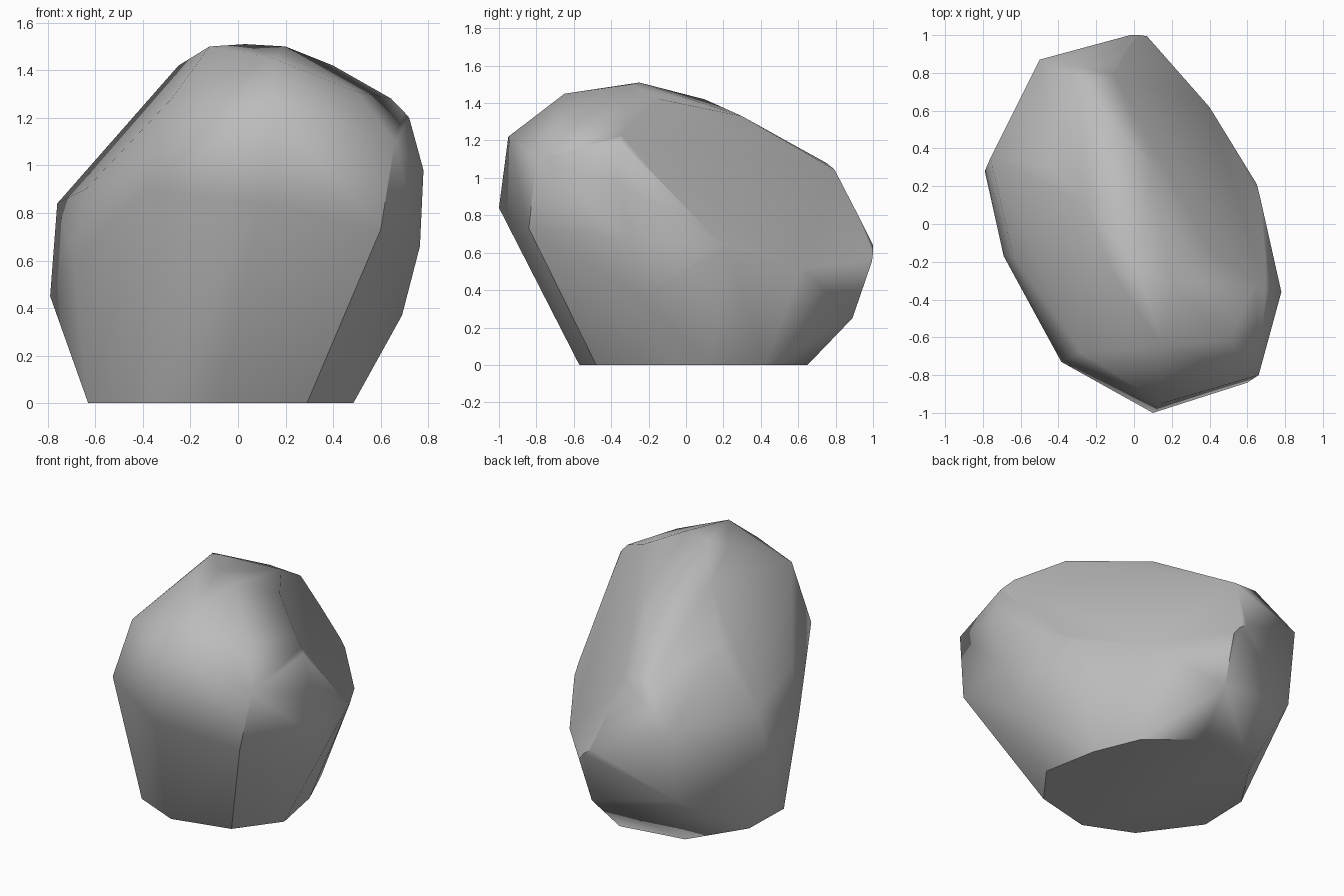
import bpy, bmesh, math
from mathutils import Vector

cube = bpy.data.objects.get("Cube")
if cube:
    bpy.data.objects.remove(cube, do_unlink=True)


def make_material(name, color):
    material = bpy.data.materials.new(name)
    material.use_nodes = True
    material.diffuse_color = color
    shader = material.node_tree.nodes["Principled BSDF"]
    shader.inputs["Base Color"].default_value = color
    shader.inputs["Roughness"].default_value = 0.9
    return material


def sharpen_near(bm, path, tolerance):
    """Mark the edges running along a path of points as hard creases."""
    for edge in bm.edges:
        ends = [min((v.co - Vector(p)).length for p in path) for v in edge.verts]
        if max(ends) < tolerance:
            edge.smooth = False


# Flat footprint on the ground
footprint = [(.485, -.22), (.42, .13), (.30, .42), (.02, .65), (-.40, .58),
             (-.62, .24), (-.63, -.10), (-.38, -.44), (-.08, -.57), (.29, -.48)]

# Widest part of the sides
belly = [(.69, -.25, .37), (.765, -.30, .66), (.65, .22, .65), (.40, .62, .52),
         (.07, 1.0, .57), (.05, .89, .25), (-.50, .81, .36), (-.50, .87, .82),
         (-.79, .28, .45), (-.76, .35, .84), (-.69, -.17, .60), (-.64, -.17, .90)]

# Overhanging front
brow = [(-.385, -.73, .90), (.10, -1.0, .84), (.15, -.95, 1.22),
        (-.28, -.68, 1.28), (.60, -.84, .73), (.66, -.80, 1.10)]

# Rounded top and the back slope
crown = [(.15, -.65, 1.45), (.50, -.62, 1.31), (.78, -.36, .98), (.72, -.36, 1.20),
         (.65, -.31, 1.28), (.40, -.14, 1.42), (.20, -.30, 1.50), (.03, -.25, 1.51),
         (-.12, -.25, 1.50), (-.25, .10, 1.42), (.10, .30, 1.33), (-.45, .30, 1.18),
         (-.08, .80, 1.04), (-.30, .75, 1.08), (-.02, 1.0, .64)]

# Boulder: wrap a skin round the rings
bm = bmesh.new()
for point in [(x, y, 0) for x, y in footprint] + belly + brow + crown:
    bm.verts.new(point)
hull = bmesh.ops.convex_hull(bm, input=bm.verts)
loose = {g for g in hull["geom_interior"] + hull["geom_unused"]
         if isinstance(g, bmesh.types.BMVert)}
bmesh.ops.delete(bm, geom=list(loose), context="VERTS")

# Broad flat face sliced off the back left
normal = Vector((.55, .45, .38))
cut = bmesh.ops.bisect_plane(bm, geom=bm.verts[:] + bm.edges[:] + bm.faces[:],
                             dist=.001, plane_co=normal * (.695 / normal.length_squared),
                             plane_no=normal, clear_outer=True)
rim = [g for g in cut["geom_cut"] if isinstance(g, bmesh.types.BMEdge)]
bmesh.ops.holes_fill(bm, edges=rim)
bmesh.ops.remove_doubles(bm, verts=bm.verts, dist=.02)
bmesh.ops.dissolve_limit(bm, angle_limit=math.radians(4), verts=bm.verts, edges=bm.edges)
bmesh.ops.recalc_face_normals(bm, faces=bm.faces)

mesh = bpy.data.meshes.new("boulder")
for face in bm.faces:
    face.smooth = True
bm.to_mesh(mesh)
bm.free()
boulder = bpy.data.objects.new("boulder", mesh)
bpy.context.collection.objects.link(boulder)
mesh.materials.append(make_material("stone grey", (.5, .5, .5, 1)))

# Soft shading with hard creases at the base and the front corner
bpy.ops.object.select_all(action="DESELECT")
boulder.select_set(True)
bpy.context.view_layer.objects.active = boulder
bpy.ops.object.shade_smooth_by_angle(angle=math.radians(50))
bm = bmesh.new()
bm.from_mesh(mesh)
sharpen_near(bm, [(.66, -.80, 1.10), (.60, -.84, .73), (.29, -.48, 0)], .03)
bm.to_mesh(mesh)
bm.free()
weighted = boulder.modifiers.new("weighted_normals", "WEIGHTED_NORMAL")
weighted.keep_sharp = True
